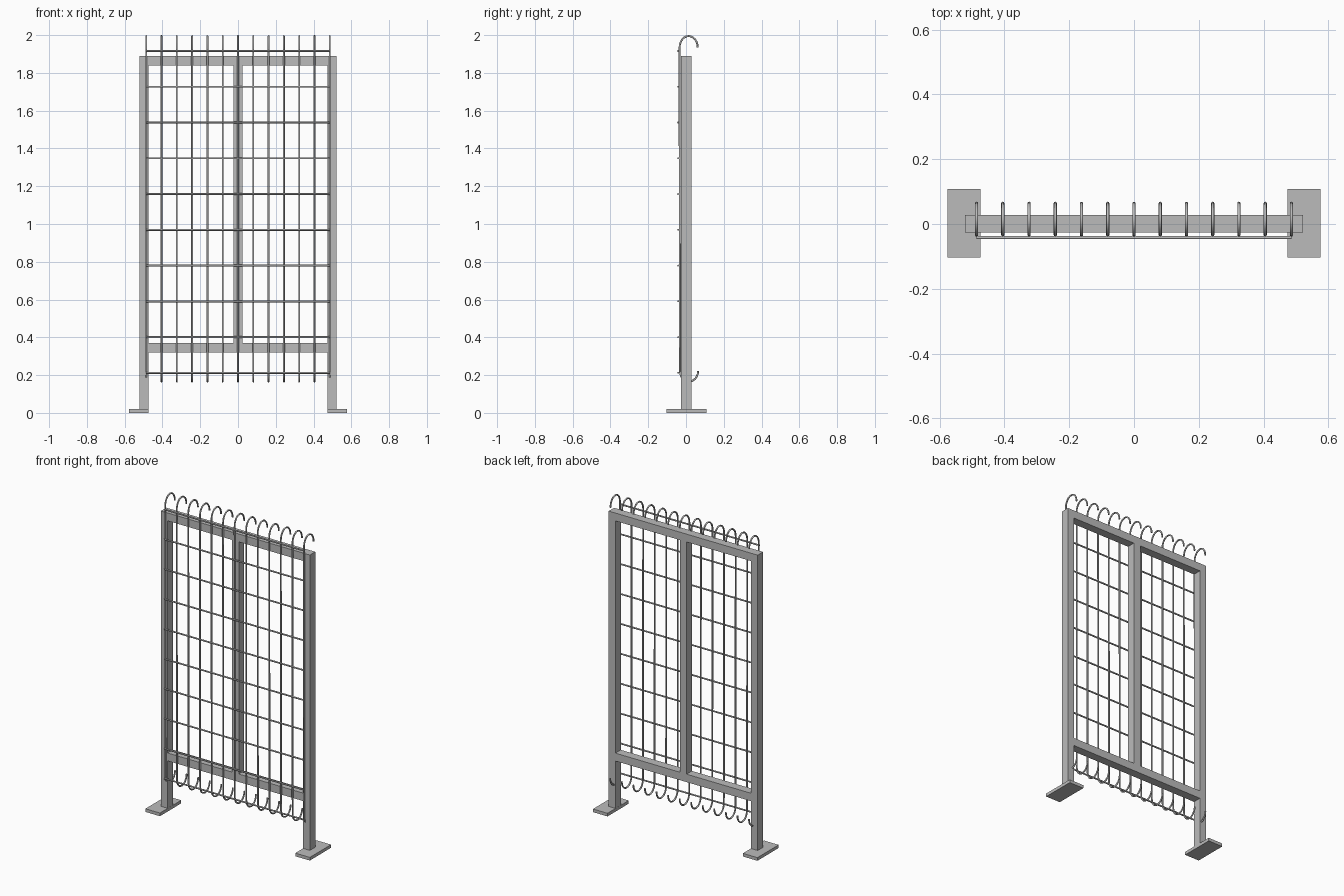
import bpy
import math

cube = bpy.data.objects.get("Cube")
if cube:
    bpy.data.objects.remove(cube, do_unlink=True)


def make_material(name, value):
    mat = bpy.data.materials.new(name)
    mat.use_nodes = True
    color = (value, value, value, 1)
    mat.diffuse_color = color
    mat.node_tree.nodes["Principled BSDF"].inputs["Base Color"].default_value = color
    return mat


steel = make_material("grey steel", 0.5)


def box(name, x, y, z):
    """Box from (min, max) ranges on each axis."""
    spans = (x, y, z)
    bpy.ops.mesh.primitive_cube_add(size=1, location=[(a + b) / 2 for a, b in spans])
    obj = bpy.context.object
    obj.name = name
    obj.scale = [b - a for a, b in spans]
    bpy.ops.object.transform_apply(location=False, rotation=False, scale=True)
    obj.data.materials.append(steel)


def wires(name, paths, radius):
    """Round wires along point paths, joined as one mesh."""
    curve = bpy.data.curves.new(name, "CURVE")
    curve.dimensions = "3D"
    curve.bevel_depth = radius
    curve.bevel_resolution = 2
    curve.use_fill_caps = True
    for path in paths:
        spline = curve.splines.new("POLY")
        spline.points.add(len(path) - 1)
        for point, co in zip(spline.points, path):
            point.co = (*co, 1)
    obj = bpy.data.objects.new(name, curve)
    bpy.context.collection.objects.link(obj)
    bpy.ops.object.select_all(action="DESELECT")
    obj.select_set(True)
    bpy.context.view_layer.objects.active = obj
    bpy.ops.object.convert(target="MESH")
    obj = bpy.context.object
    obj.data.materials.clear()
    obj.data.materials.append(steel)
    bpy.ops.object.shade_smooth_by_angle(angle=math.radians(50))


# Frame: two posts on foot plates, two rails and a centre bar
DEPTH = (-0.026, 0.028)
for side, s in (("right", -1), ("left", 1)):
    box(side + "_post", sorted((s * 0.475, s * 0.522)), DEPTH, (0.02, 1.89))
    box(side + "_foot_plate", sorted((s * 0.474, s * 0.576)), (-0.104, 0.108), (0, 0.02))
box("top_rail", (-0.475, 0.475), DEPTH, (1.84, 1.89))
box("bottom_rail", (-0.475, 0.475), DEPTH, (0.32, 0.37))
box("centre_bar", (-0.024, 0.024), DEPTH, (0.37, 1.84))


# Vertical wires, hooked backwards at both ends
def hook(center_y, center_z, ry, rz, start, end, steps=12):
    angles = [math.radians(start + (end - start) * i / steps) for i in range(steps + 1)]
    return [(center_y + ry * math.cos(a), center_z + rz * math.sin(a)) for a in angles]


profile = hook(0.016, 0.222, 0.048, 0.056, 360, 180)
profile += hook(0.014, 1.935, 0.048, 0.06, 180, 0)
wires("hooked_vertical_wires",
      [[(-0.486 + 0.081 * i, y, z) for y, z in profile] for i in range(13)], 0.005)

# Horizontal wires in front of the vertical ones
wires("horizontal_wires",
      [[(x, -0.042, 0.212 + 0.1893 * i) for x in (-0.486, 0.486)] for i in range(10)], 0.005)
